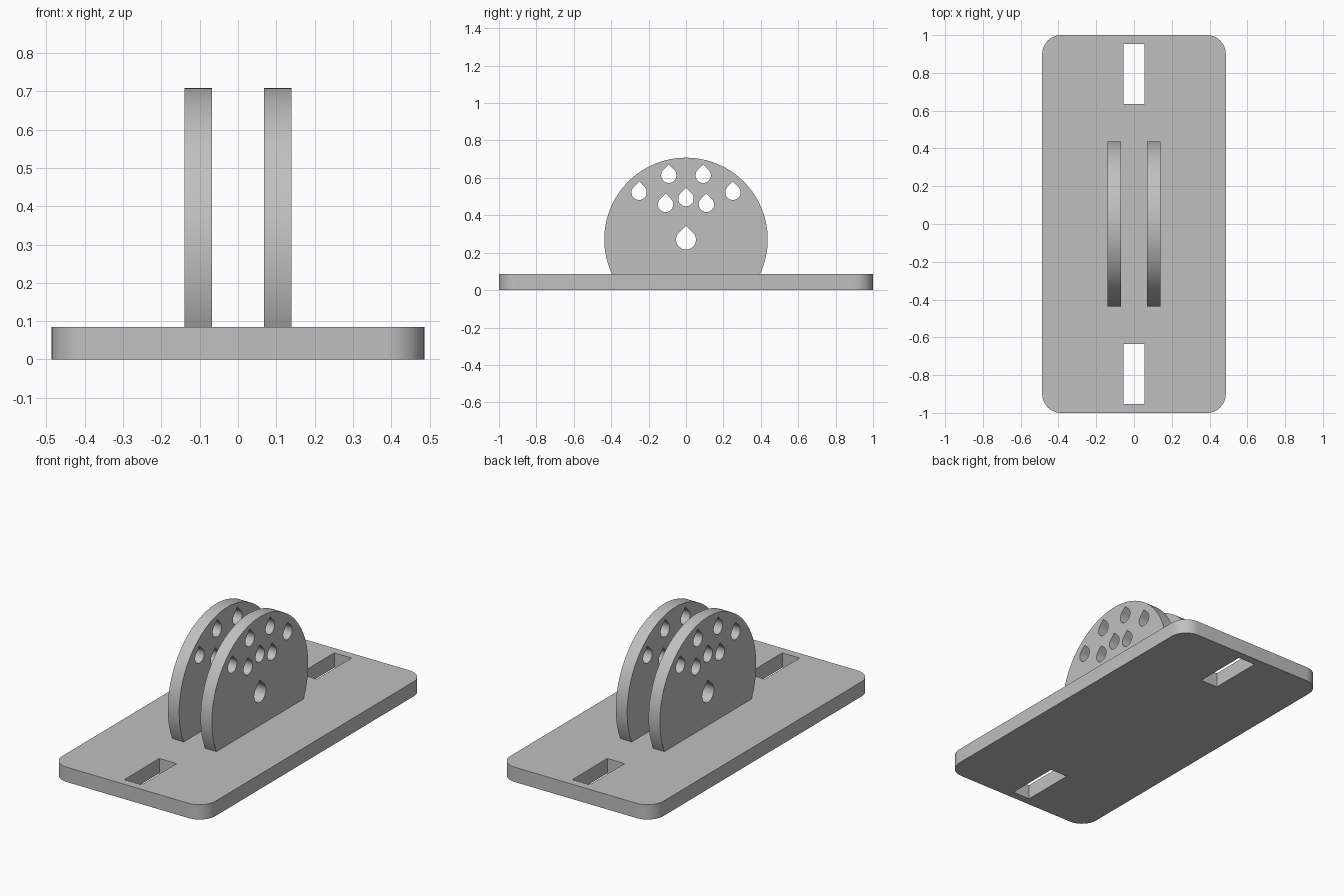
import bpy
import math
from mathutils import Matrix

if "Cube" in bpy.data.objects:
    bpy.data.objects.remove(bpy.data.objects["Cube"])

grey = bpy.data.materials.new("plain grey")
grey.diffuse_color = (0.53, 0.53, 0.53, 1)
grey.use_nodes = True
grey.node_tree.nodes["Principled BSDF"].inputs["Base Color"].default_value = grey.diffuse_color


def arc(cx, cy, r, a0, a1, n):
    """Points along an arc, angles in degrees."""
    return [(cx + r * math.cos(math.radians(a0 + (a1 - a0) * i / n)),
             cy + r * math.sin(math.radians(a0 + (a1 - a0) * i / n)))
            for i in range(n + 1)]


def teardrop(cx, cy, r):
    """Round hole with a 45 degree point on top."""
    return arc(cx, cy, r, 135, 405, 30) + [(cx, cy + r * math.sqrt(2))]


def rectangle(x0, x1, y0, y1):
    return [(x0, y0), (x1, y0), (x1, y1), (x0, y1)]


def slab(name, loops, thickness, matrix):
    """Solid plate from an outline followed by its hole loops."""
    curve = bpy.data.curves.new(name + "_profile", 'CURVE')
    curve.dimensions = '2D'
    curve.fill_mode = 'BOTH'
    curve.extrude = thickness / 2
    for loop in loops:
        spline = curve.splines.new('POLY')
        spline.points.add(len(loop) - 1)
        for point, (x, y) in zip(spline.points, loop):
            point.co = (x, y, 0, 1)
        spline.use_cyclic_u = True
    obj = bpy.data.objects.new(name, curve)
    bpy.context.collection.objects.link(obj)
    bpy.ops.object.select_all(action='DESELECT')
    obj.select_set(True)
    bpy.context.view_layer.objects.active = obj
    bpy.ops.object.convert(target='MESH')
    obj = bpy.context.object
    obj.name = name
    # Join the caps to the walls and face everything outward
    bpy.ops.object.mode_set(mode='EDIT')
    bpy.ops.mesh.select_all(action='SELECT')
    bpy.ops.mesh.remove_doubles(threshold=0.0001)
    bpy.ops.mesh.normals_make_consistent(inside=False)
    bpy.ops.object.mode_set(mode='OBJECT')
    obj.data.transform(matrix)
    obj.data.materials.clear()
    obj.data.materials.append(grey)
    bpy.ops.object.shade_smooth_by_angle(angle=math.radians(30))
    return obj


# Base plate with rounded corners and two strap slots
W, L, H, R = 0.486, 1.0, 0.085, 0.1
outline = (arc(W - R, L - R, R, 0, 90, 12) + arc(R - W, L - R, R, 90, 180, 12)
           + arc(R - W, R - L, R, 180, 270, 12) + arc(W - R, R - L, R, 270, 360, 12))
slots = [rectangle(-0.055, 0.055, 0.635, 0.953),
         rectangle(-0.055, 0.055, -0.953, -0.635)]
slab("base_plate", [outline] + slots, H, Matrix.Translation((0, 0, H / 2)))

# Upright round lugs with teardrop holes, flat where they meet the base
CZ, CR = 0.271, 0.437
dip = math.degrees(math.asin((CZ - H) / CR))
disc = arc(0, CZ, CR, -dip, 180 + dip, 96)
holes = [teardrop(0, 0.27, 0.053), teardrop(0, 0.489, 0.041)]
for side in (-1, 1):
    for y, z in ((0.251, 0.523), (0.092, 0.614), (0.109, 0.458)):
        holes.append(teardrop(side * y, z, 0.041))

upright = Matrix.Rotation(math.pi / 2, 4, 'Z') @ Matrix.Rotation(math.pi / 2, 4, 'X')
for name, x in (("left_lug", -0.104), ("right_lug", 0.104)):
    slab(name, [disc] + holes, 0.072, Matrix.Translation((x, 0, 0)) @ upright)
